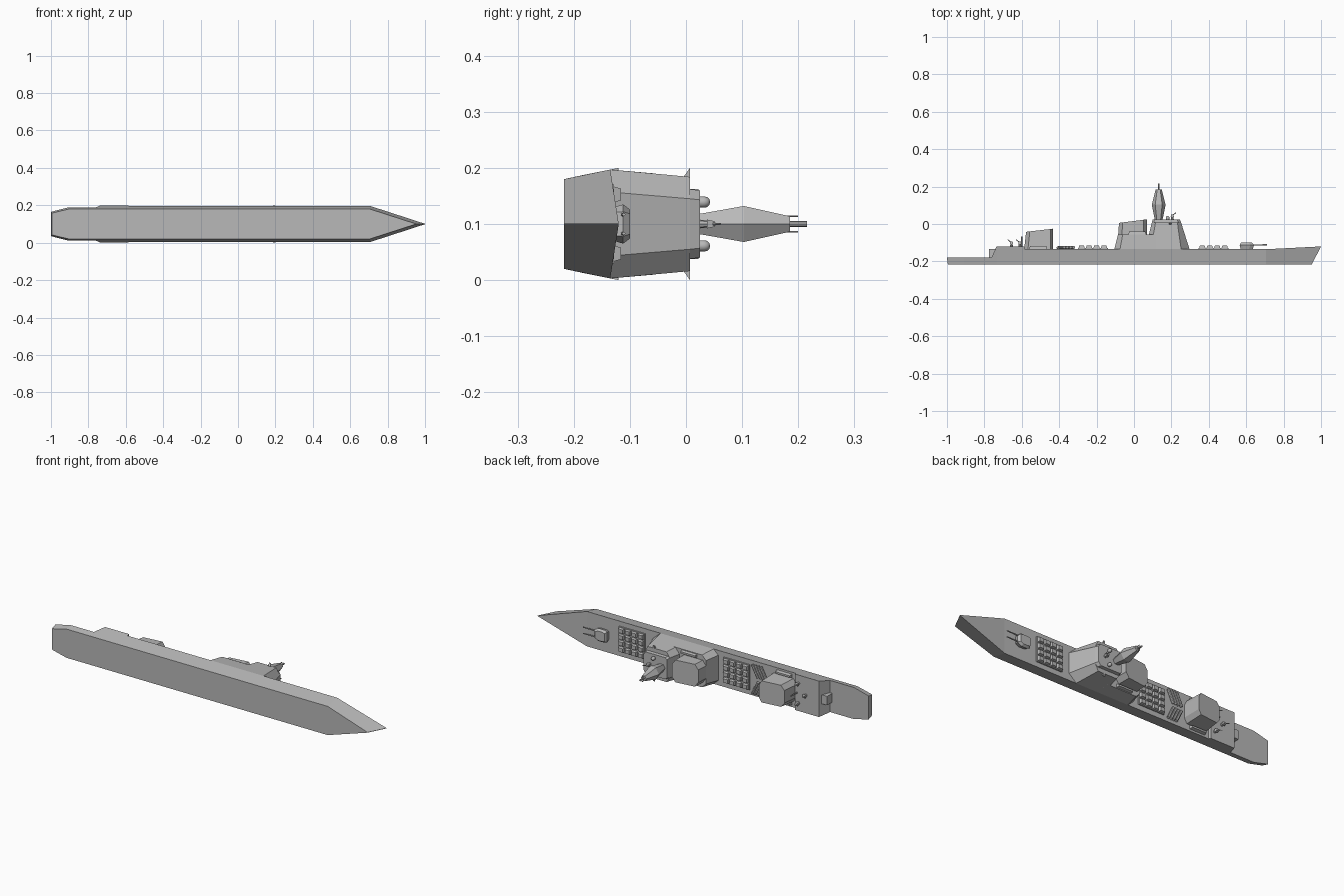
import bpy, bmesh, math
from mathutils import Vector

old = bpy.data.objects.get("Cube")
if old:
    bpy.data.objects.remove(old, do_unlink=True)

# The ship lies on its side: bow +x, deck faces +y, beam runs along z
MID = 0.1
DECK = -0.135

grey = bpy.data.materials.new("hull grey")
grey.use_nodes = True
grey.diffuse_color = (0.48, 0.48, 0.48, 1)
grey.node_tree.nodes["Principled BSDF"].inputs["Base Color"].default_value = (0.48, 0.48, 0.48, 1)


def finish(name, bm):
    bmesh.ops.recalc_face_normals(bm, faces=bm.faces)
    mesh = bpy.data.meshes.new(name)
    bm.to_mesh(mesh)
    bm.free()
    mesh.materials.append(grey)
    obj = bpy.data.objects.new(name, mesh)
    bpy.context.collection.objects.link(obj)
    return obj


def loft(name, rings):
    """Skin closed rings of points; s in (x, y, s) is measured from the centreline."""
    bm = bmesh.new()
    vs = [[bm.verts.new((x, y, s + MID)) for x, y, s in ring] for ring in rings]
    n = len(vs[0])
    for a, b in zip(vs, vs[1:]):
        for i in range(n):
            j = (i + 1) % n
            bm.faces.new((a[i], a[j], b[j], b[i]))
    bm.faces.new(vs[0])
    bm.faces.new(vs[-1])
    return finish(name, bm)


def plan(y, aft, fore, half, aft_cut, fore_cut, aft_half, fore_half, rise=0):
    """Eight-sided deckhouse outline; rise lifts the forward end."""
    side = [(aft, aft_half), (aft + aft_cut, half), (fore - fore_cut, half), (fore, fore_half)]
    pts = side + [(x, -s) for x, s in reversed(side)]
    return [(x, y + rise * (x - aft) / (fore - aft), s) for x, s in pts]


def box(name, x0, x1, y0, y1, s0, s1, taper=0.0):
    def rect(y, t):
        return [(x0 + t, y, s0 + t), (x1 - t, y, s0 + t), (x1 - t, y, s1 - t), (x0 + t, y, s1 - t)]
    return loft(name, [rect(y0, 0), rect(y1, taper)])


def tube(name, path, sides=8):
    """Round body through (point, radius) pairs along a straight axis."""
    axis = (Vector(path[-1][0]) - Vector(path[0][0])).normalized()
    u = axis.cross(Vector((0, 0, 1)))
    u = u.normalized() if u.length > 0.01 else Vector((1, 0, 0))
    v = axis.cross(u)
    angles = [2 * math.pi * i / sides for i in range(sides)]
    return loft(name, [[tuple(Vector(p) + r * (math.cos(a) * u + math.sin(a) * v))
                        for a in angles] for p, r in path])


# Hull: (top x, bottom x, deck height, deck half-beam, keel half-beam)
stations = [(-1, -0.995, -0.18, 0.065, 0.058), (-0.91, -0.905, -0.18, 0.088, 0.08),
            (-0.762, -0.762, -0.18, 0.088, 0.08), (-0.735, -0.735, -0.12, 0.1, 0.08),
            (-0.587, -0.587, -0.12, 0.1, 0.08), (-0.585, -0.585, DECK, 0.097, 0.08),
            (0.705, 0.705, DECK, 0.097, 0.08), (1, 0.95, -0.12, 0.001, 0.001)]
loft("hull", [[(xt, y, h), (xb, -0.217, k), (xb, -0.217, -k), (xt, y, -h)]
              for xt, xb, y, h, k in stations])
box("stern_hatch", -0.775, -0.735, -0.18, -0.135, -0.03, 0.02)

# Main superstructure, bridge tower and its roof
loft("superstructure", [plan(DECK, -0.105, 0.13, 0.097, 0.03, 0.01, 0.07, 0.09),
                        plan(-0.055, -0.085, 0.13, 0.09, 0.025, 0.01, 0.065, 0.085)])
loft("bridge_tower", [plan(DECK, 0.06, 0.297, 0.097, 0.03, 0.045, 0.06, 0.057),
                      plan(0.007, 0.095, 0.252, 0.084, 0.02, 0.02, 0.055, 0.045)])
loft("bridge_roof", [plan(0.007, 0.095, 0.252, 0.062, 0.01, 0.015, 0.055, 0.045),
                     plan(0.025, 0.1, 0.245, 0.06, 0.01, 0.015, 0.05, 0.043)])

# Funnel house and hangar with rising roofs
loft("funnel_house", [plan(-0.06, -0.085, 0.07, 0.062, 0.02, 0.02, 0.035, 0.035),
                      plan(0.006, -0.08, 0.07, 0.062, 0.02, 0.02, 0.035, 0.035, 0.019)])
loft("hangar", [plan(DECK, -0.587, -0.432, 0.064, 0.02, 0.015, 0.035, 0.035),
                plan(-0.042, -0.577, -0.432, 0.06, 0.02, 0.015, 0.035, 0.035, 0.017)])

# Mast: faceted spindle with a pole and two whip aerials
MX = 0.132
tube("mast", [((MX, 0.02, 0), 0.02), ((MX, 0.103, 0), 0.037), ((MX, 0.185, 0), 0.016)], 6)
tube("mast_pole", [((MX, 0.18, 0), 0.005), ((MX, 0.216, 0), 0.005)])

for side, word in ((1, "upper"), (-1, "lower")):
    tube("aerial_" + word, [((MX, 0.18, 0.014 * side), 0.0018), ((MX, 0.2, 0.014 * side), 0.0018)], 6)
    # Radar domes
    s = 0.039 * side
    arc = [math.radians(a) for a in (0, 30, 60, 85)]
    dome = tube("radar_dome_" + word, [((0.18, 0.02, s), 0.01)] + [
        ((0.18, 0.033 + 0.01 * math.sin(a), s), 0.01 * math.cos(a)) for a in arc], 12)
    dome.data.polygons.foreach_set("use_smooth", [True] * len(dome.data.polygons))
    # Bridge wings
    loft("bridge_wing_" + word, [[(x, -0.005, 0.083 * side), (x, 0.007, 0.083 * side),
                                  (x, 0.007, 0.1 * side)] for x in (0.188, 0.2)])
    # Boats beside the funnel house and the hangar
    a, b = sorted((0.068 * side, 0.086 * side))
    box("boat_" + word, -0.03, 0.065, -0.056, -0.04, a, b, 0.004)
    box("aft_boat_" + word, -0.56, -0.465, DECK, -0.118, a, b, 0.004)
    # Angled launch tubes forming a V across the deck
    for i in range(4):
        x = -0.395 + 0.017 * i
        tube(f"launch_tube_{word}_{i}", [((x - 0.012, -0.127, 0.012 * side), 0.008),
                                         ((x + 0.022, -0.125, 0.08 * side), 0.008)], 8)

# Missile cell blocks: a base plate with a grid of raised lids
for word, start in (("fore", 0.345), ("aft", -0.3)):
    box(f"cell_base_{word}", start, start + 0.16, DECK, -0.128, -0.07, 0.07)
    for i in range(4):
        for j in range(4):
            x, s = start + 0.04 * i, -0.07 + 0.035 * j
            box(f"cell_lid_{word}_{i}_{j}", x + 0.003, x + 0.037, -0.13, -0.116,
                s + 0.003, s + 0.032, 0.004)

# Twin-barrel deck gun
loft("gun_turret", [plan(DECK, 0.57, 0.635, 0.028, 0.015, 0.02, 0.022, 0.02),
                    plan(-0.112, 0.565, 0.642, 0.035, 0.015, 0.02, 0.028, 0.022),
                    plan(-0.1, 0.572, 0.632, 0.026, 0.015, 0.02, 0.022, 0.018)])
for s in (0.017, -0.017):
    tube("gun_barrel", [((0.62, -0.113, s), 0.004), ((0.71, -0.111, s), 0.003)])


# Small mounts: pedestal, body and a raised barrel
def mount(name, x, y, s, aim):
    tube(name + "_pedestal", [((x, y - 0.003, s), 0.008), ((x, y + 0.014, s), 0.006)])
    box(name + "_body", x - 0.009, x + 0.009, y + 0.012, y + 0.026, s - 0.008, s + 0.008, 0.003)
    tube(name + "_barrel", [((x, y + 0.02, s), 0.003), ((x + 0.02 * aim, y + 0.036, s), 0.002)], 6)


mount("roof_gun", 0.205, 0.025, 0, 1)
for i, (x, s) in enumerate(((-0.655, 0), (-0.61, 0.055), (-0.61, -0.055))):
    mount(f"aft_gun_{i}", x, -0.12, s, -1)
tube("aft_post", [((-0.6, -0.125, 0), 0.004), ((-0.6, -0.066, 0), 0.003)], 6)
